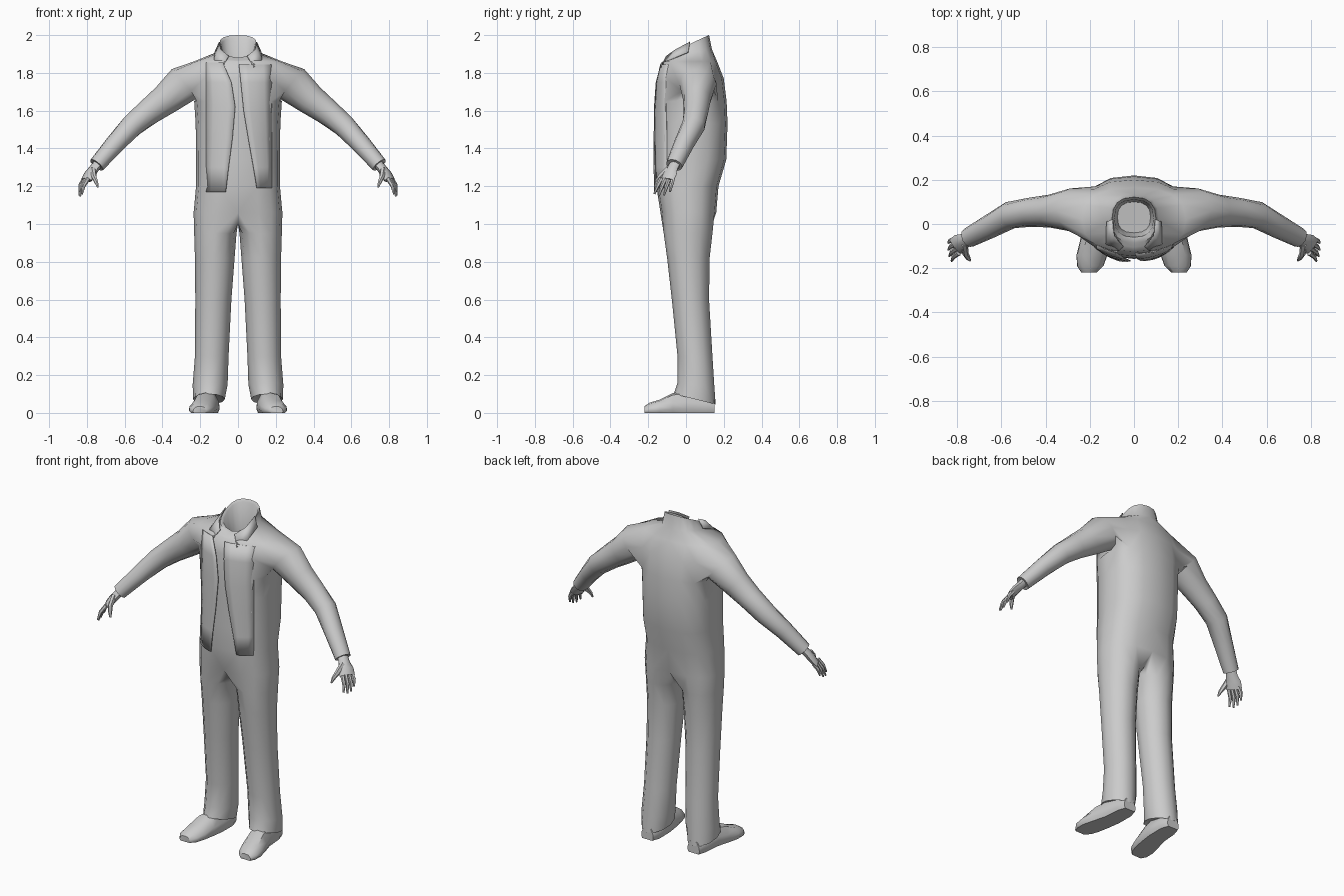
import bpy, bmesh
from math import sin, cos, pi, radians
from mathutils import Vector

if "Cube" in bpy.data.objects:
    bpy.data.objects.remove(bpy.data.objects["Cube"])

grey = bpy.data.materials.new("plain_grey")
grey.use_nodes = True
grey.diffuse_color = (0.6, 0.6, 0.6, 1)
grey.node_tree.nodes["Principled BSDF"].inputs["Base Color"].default_value = (0.6, 0.6, 0.6, 1)


def finish(bm, name, mirror=True, thick=0, angle=50):
    bmesh.ops.recalc_face_normals(bm, faces=bm.faces)
    me = bpy.data.meshes.new(name)
    bm.to_mesh(me)
    bm.free()
    ob = bpy.data.objects.new(name, me)
    bpy.context.collection.objects.link(ob)
    me.materials.append(grey)
    if mirror:
        m = ob.modifiers.new("mirror", "MIRROR")
        m.use_clip = True
        m.merge_threshold = 0.002
    if thick:
        ob.modifiers.new("cloth", "SOLIDIFY").thickness = thick
    bpy.ops.object.select_all(action="DESELECT")
    ob.select_set(True)
    bpy.context.view_layer.objects.active = ob
    bpy.ops.object.shade_smooth_by_angle(angle=radians(angle))
    return ob


def bridge(bm, a, b, closed=True):
    n = len(a)
    return [bm.faces.new((a[i], a[(i + 1) % n], b[(i + 1) % n], b[i]))
            for i in range(n if closed else n - 1)]


def loft(bm, rings, first=None, caps=(True, True)):
    prev = first
    for k, pts in enumerate(rings):
        cur = [bm.verts.new(p) for p in pts]
        if prev:
            bridge(bm, prev, cur)
        elif caps[0]:
            bm.faces.new(cur)
        prev = cur
    if caps[1]:
        bm.faces.new(prev)


def limb_rings(stations, n, start=0.0):
    """Rings round a path; each station is (centre, side radius, up radius)."""
    cs = [Vector(s[0]) for s in stations]
    rings = []
    for k, (c, rs, ru) in enumerate(stations):
        d = (cs[min(k + 1, len(cs) - 1)] - cs[max(k - 1, 0)]).normalized()
        w = Vector((0, 0, 1)).cross(d).normalized()
        u = d.cross(w)
        rings.append([cs[k] + w * rs * cos(start + 2 * pi * i / n)
                      + u * ru * sin(start + 2 * pi * i / n) for i in range(n)])
    return rings


# Body rows: half width, front y, back y, front z, back z
ROWS = [(.235, -.135, .16, 1.06, 1.06), (.222, -.157, .172, 1.2, 1.2),
        (.222, -.157, .213, 1.34, 1.34), (.224, -.158, .22, 1.53, 1.53),
        (.232, -.155, .215, 1.65, 1.65), (.238, -.145, .2, 1.77, 1.77),
        (.235, -.125, .165, 1.86, 1.86), (.112, -.105, .137, 1.865, 1.925),
        (.1, -.085, .122, 1.88, 2.0), (.088, -.06, .11, 1.88, 1.985),
        (.075, -.04, .1, 1.78, 1.8)]
POWER = 0.8


def body_row(hw, yf, yb, zf, zb):
    pts = []
    for i in range(9):
        a = -pi / 2 + pi * i / 8
        s, c = sin(a), max(cos(a), 0)
        s = abs(s) ** POWER * (1 if s > 0 else -1)
        t = (s + 1) / 2
        x = hw * c ** POWER if 0 < i < 8 else 0
        pts.append((x, (yf + yb) / 2 + (yb - yf) / 2 * s, zf + (zb - zf) * t ** 0.75))
    return pts


def front_y(x, z):
    for a, b in zip(ROWS, ROWS[1:]):
        if z <= b[3]:
            break
    t = min(max((z - a[3]) / (b[3] - a[3]), 0), 1)
    hw, yf, yb = [a[k] + (b[k] - a[k]) * t for k in range(3)]
    r = max(1 - min(abs(x) / hw, 1) ** (2 / POWER), 0) ** (POWER / 2)
    return (yf + yb) / 2 - (yb - yf) / 2 * r


# Suit: torso, collar, sleeves and trousers in one mirrored skin
bm = bmesh.new()
rows = [[bm.verts.new(p) for p in body_row(*r)] for r in ROWS]
for k in range(len(rows) - 1):
    for i, f in enumerate(bridge(bm, rows[k], rows[k + 1], closed=False)):
        if k in (4, 5) and 2 <= i <= 5:
            bm.faces.remove(f)  # armhole
bm.faces.new(rows[-1])

# Sleeve grown from the armhole
hole = rows[4][2:7] + [rows[5][6]] + rows[6][6:1:-1] + [rows[5][2]]
sleeve = [((.285, .063, 1.742), .098, .102), ((.385, .058, 1.658), .074, .082),
          ((.47, .053, 1.595), .066, .07), ((.56, .04, 1.522), .062, .062),
          ((.65, -.01, 1.425), .054, .052), ((.748, -.062, 1.312), .045, .043),
          ((.744, -.06, 1.317), .034, .03)]
loft(bm, limb_rings(sleeve, 12, radians(-150)), first=hole)

# Trouser leg grown from half the waist and the crotch seam
seam = [bm.verts.new((0, y, 1.0)) for y in (.1, .02, -.07)]
legs = [(.008, .232, -.118, .14, .95, .95), (.018, .228, -.1, .125, .82, .82),
        (.035, .226, -.075, .122, .6, .6), (.05, .228, -.045, .14, .3, .3),
        (.055, .24, -.045, .15, .16, .14), (.07, .238, -.065, .157, .1, .045),
        (.09, .22, -.045, .14, .11, .06)]
rings = []
for x0, x1, y0, y1, zf, zb in legs:
    ring = []
    for i in range(12):
        a = radians(-120 + 30 * i)
        ring.append(((x0 + x1) / 2 + (x1 - x0) / 2 * cos(a),
                     (y0 + y1) / 2 + (y1 - y0) / 2 * sin(a),
                     zf + (zb - zf) * (sin(a) + 1) / 2))
    rings.append(ring)
loft(bm, rings, first=rows[0] + seam)
finish(bm, "suit", angle=60)

# Shoes: flat soled sections from heel to toe
section = [(-.85, 0), (.85, 0), (1, .2), (.95, .5), (.6, .9), (0, 1),
           (-.6, .9), (-.95, .5), (-1, .2)]
bm = bmesh.new()
loft(bm, [[(cx + w * sx, y, h * sz) for sx, sz in section] for y, cx, w, h in (
    (.15, .155, .04, .075), (.1, .155, .058, .1), (0, .16, .062, .115),
    (-.07, .175, .068, .105), (-.14, .19, .07, .07), (-.19, .198, .06, .055),
    (-.22, .203, .035, .035))])
finish(bm, "shoes", angle=45)

# Hands: palm, four fingers and a thumb
bm = bmesh.new()
loft(bm, limb_rings([((.735, -.052, 1.328), .03, .024), ((.763, -.072, 1.292), .032, .024),
                     ((.785, -.086, 1.262), .044, .022),
                     ((.803, -.1, 1.232), .044, .017)], 8))
for i, reach in enumerate((.92, 1.05, 1, .8)):
    s = i - 1.5
    root = Vector((.802 + .006 * s, -.1 + .021 * s, 1.24))
    tip = root + Vector((.035, -.03 + .006 * s, -.088)) * reach
    mid = root.lerp(tip, .5) + Vector((.008, 0, .004))
    loft(bm, limb_rings([(root, .012, .013), (mid, .0105, .011), (tip, .005, .005)], 6))
loft(bm, limb_rings([((.768, -.09, 1.29), .016, .02), ((.762, -.135, 1.25), .014, .016),
                     ((.75, -.155, 1.222), .011, .011), ((.742, -.165, 1.195), .005, .005)], 6))
finish(bm, "hands")


# Open jacket fronts, following the chest
def jacket_front(name, edge, outer, lift):
    bm = bmesh.new()
    prev = None
    for k, (z, x) in enumerate(edge):
        row = []
        for j in range(5):
            t = j / 4
            px = x + (outer - x) * t
            row.append(bm.verts.new((px, front_y(px, z) - lift[k] * (1 - t) - .002 * (1 - t), z)))
        if prev:
            bridge(bm, prev, row, closed=False)
        prev = row
    finish(bm, name, mirror=False, thick=.004)


jacket_front("left_jacket_front", [(1.19, .1), (1.3, .082), (1.45, .055), (1.6, .03),
                                   (1.75, .015), (1.845, .005)], .18,
             (.01, .01, .01, .01, .01, .006))
jacket_front("right_jacket_front", [(1.17, -.065), (1.3, -.05), (1.45, -.03), (1.62, -.015),
                                    (1.75, -.035), (1.855, -.08)], -.17,
             (.018, .014, .012, .012, .012, .008))

# Turned down collar points
bm = bmesh.new()
top = [bm.verts.new(p) for p in ((.1, .02, 1.965), (.092, -.055, 1.925), (.05, -.105, 1.89))]
low = [bm.verts.new(p) for p in ((.125, .01, 1.91), (.128, -.09, 1.87), (.085, -.135, 1.83))]
bridge(bm, top, low, closed=False)
finish(bm, "collar_points", thick=.006)
